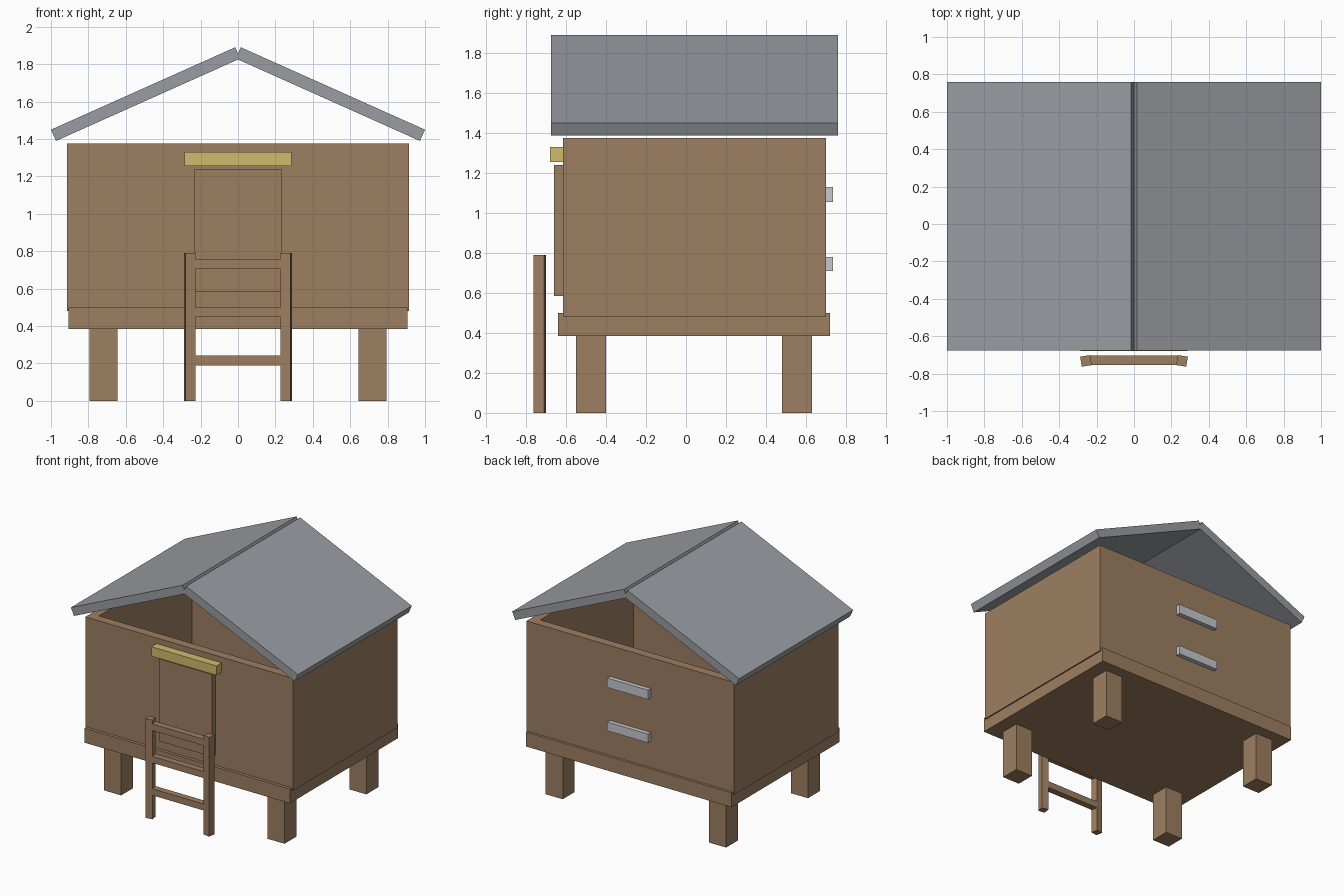
import bpy, bmesh, math
from mathutils import Matrix, Vector

if "Cube" in bpy.data.objects:
    bpy.data.objects.remove(bpy.data.objects["Cube"], do_unlink=True)


def material(name, rgb):
    m = bpy.data.materials.new(name)
    m.use_nodes = True
    m.diffuse_color = (*rgb, 1)
    m.node_tree.nodes["Principled BSDF"].inputs["Base Color"].default_value = (*rgb, 1)
    return m


wood = material("brown wood", (0.34, 0.21, 0.12))
slate = material("grey roofing", (0.32, 0.335, 0.36))
yellow = material("yellow trim", (0.64, 0.50, 0.15))
metal = material("pale grey metal", (0.56, 0.58, 0.61))


def finish(name, bm, mat):
    bmesh.ops.recalc_face_normals(bm, faces=bm.faces)
    mesh = bpy.data.meshes.new(name)
    bm.to_mesh(mesh)
    bm.free()
    mesh.materials.append(mat)
    obj = bpy.data.objects.new(name, mesh)
    bpy.context.collection.objects.link(obj)
    return obj


def box_bm(x, y, z, turn=0, axis='Z'):
    """Box from three (min, max) ranges, turned about its own centre."""
    bm = bmesh.new()
    spans = (x, y, z)
    centre = Vector([(a + b) / 2 for a, b in spans])
    size = Vector([b - a for a, b in spans])
    matrix = (Matrix.Translation(centre)
              @ Matrix.Rotation(math.radians(turn), 4, axis)
              @ Matrix.Diagonal(size.to_4d()))
    bmesh.ops.create_cube(bm, size=1, matrix=matrix)
    return bm


def box(name, x, y, z, mat, turn=0, axis='Z'):
    return finish(name, box_bm(x, y, z, turn, axis), mat)


# Base platform and legs
box("base_platform", (-0.905, 0.905), (-0.64, 0.72), (0.385, 0.50), wood)
for side, x in (("right", (-0.795, -0.645)), ("left", (0.645, 0.795))):
    for end, y in (("front", (-0.55, -0.40)), ("back", (0.48, 0.63))):
        box(f"{end}_{side}_leg", x, y, (0, 0.39), wood)

# Hollow house body: the top is inset to a rim and sunk down to the floor
bm = box_bm((-0.915, 0.915), (-0.615, 0.70), (0.48, 1.375))
top = max(bm.faces, key=lambda f: f.calc_center_median().z)
bmesh.ops.inset_region(bm, faces=[top], thickness=0.10)
well = bmesh.ops.extrude_discrete_faces(bm, faces=[top])["faces"][0]
for v in well.verts:
    v.co.z = 0.51
finish("house_walls", bm, wood)

# Door and the trim above it
box("door", (-0.233, 0.233), (-0.66, -0.61), (0.585, 1.24), wood)
box("door_trim", (-0.287, 0.287), (-0.68, -0.61), (1.255, 1.33), yellow)

# Back handles
for name, z in (("lower_handle", (0.71, 0.78)), ("upper_handle", (1.055, 1.13))):
    box(name, (-0.18, 0.18), (0.695, 0.735), z, metal)

# Pitched roof, two slabs meeting in a notched ridge
half, thick, cx, cz = 0.5395, 0.033, 0.494, 1.64
for name, s in (("right_roof_slab", -1), ("left_roof_slab", 1)):
    box(name, (s * cx - half, s * cx + half), (-0.675, 0.76),
        (cz - thick, cz + thick), slate, turn=s * 24.1, axis='Y')

# Ladder with slightly turned rails
for name, s in (("right_ladder_rail", -1), ("left_ladder_rail", 1)):
    box(name, (s * 0.257 - 0.027, s * 0.257 + 0.027), (-0.759, -0.705),
        (0, 0.79), wood, turn=-s * 9)
for i in range(3):
    z = 0.19 + i * 0.258
    box(f"ladder_rung_{i + 1}", (-0.24, 0.24), (-0.753, -0.702), (z, z + 0.052), wood)
